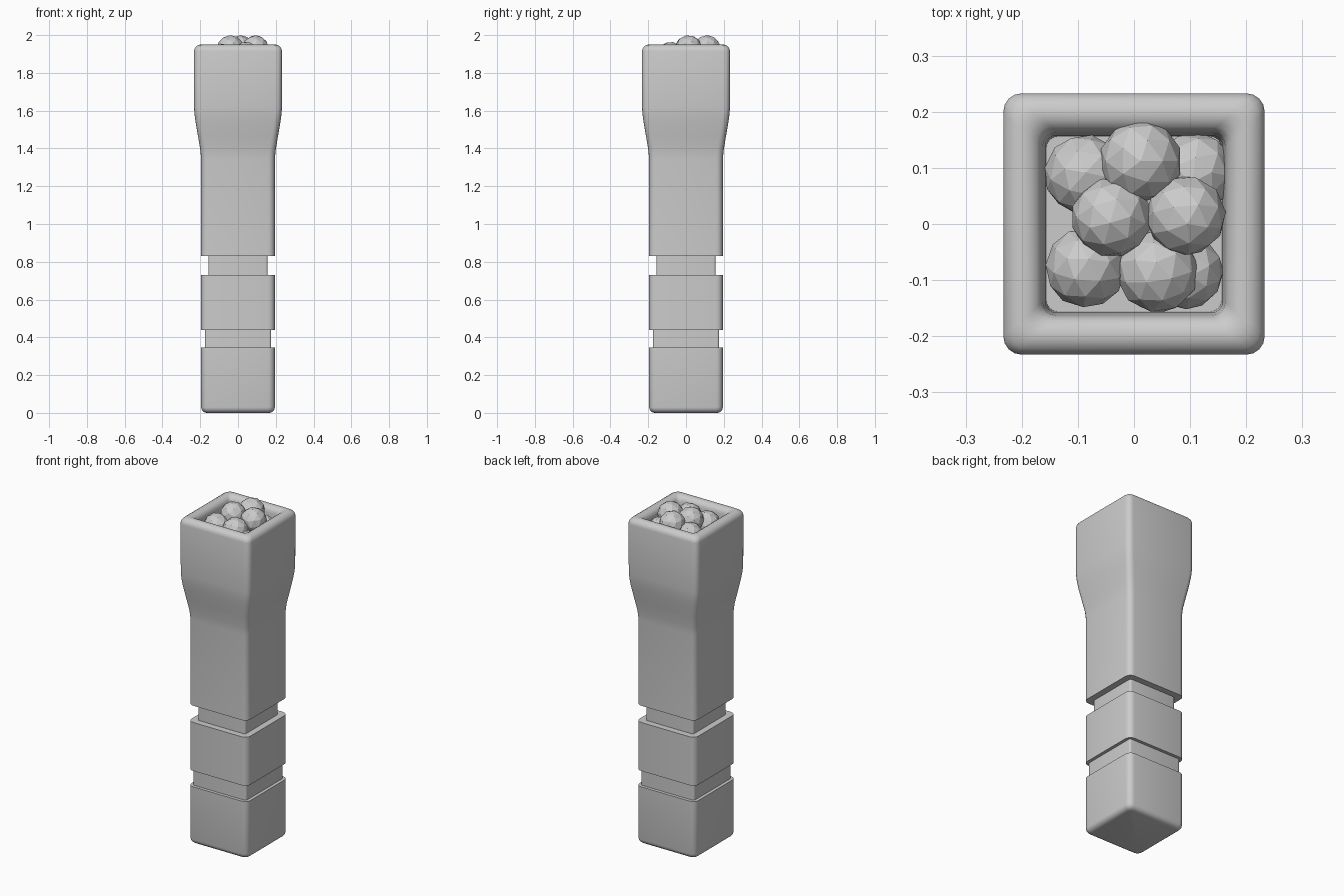
import bpy, bmesh, math
from mathutils import Vector

if "Cube" in bpy.data.objects:
    bpy.data.objects.remove(bpy.data.objects["Cube"])


def ring(bm, half, z, radius, steps=4):
    """One rounded-square loop of vertices."""
    verts = []
    c = half - radius
    for i, (sx, sy) in enumerate([(1, 1), (-1, 1), (-1, -1), (1, -1)]):
        for k in range(steps + 1):
            a = math.radians(90 * i + 90 * k / steps)
            verts.append(bm.verts.new((sx * c + radius * math.cos(a),
                                       sy * c + radius * math.sin(a), z)))
    return verts


def square_loft(name, profile):
    """Closed loft through (half width, height, corner radius) sections."""
    bm = bmesh.new()
    rings = [ring(bm, *p) for p in profile]
    n = len(rings[0])
    for a, b in zip(rings, rings[1:]):
        for i in range(n):
            j = (i + 1) % n
            bm.faces.new((a[i], a[j], b[j], b[i]))
    bm.faces.new(rings[0][::-1])
    bm.faces.new(rings[-1])
    bmesh.ops.recalc_face_normals(bm, faces=bm.faces)
    mesh = bpy.data.meshes.new(name)
    bm.to_mesh(mesh)
    bm.free()
    ob = bpy.data.objects.new(name, mesh)
    bpy.context.collection.objects.link(ob)
    bpy.ops.object.select_all(action='DESELECT')
    ob.select_set(True)
    bpy.context.view_layer.objects.active = ob
    bpy.ops.object.shade_smooth_by_angle(angle=math.radians(35))
    return ob


W, R = 0.195, 0.035

# Handle with rounded foot and two grooves, flaring into the head
profile = []
for k in range(5):
    a = math.radians(90 * k / 4)
    inset = 0.03 * (1 - math.sin(a))
    profile.append((W - inset, 0.03 * (1 - math.cos(a)), R - inset * 0.6))
for z0, z1, half in [(0.345, 0.44, 0.176), (0.73, 0.83, 0.157)]:
    profile += [(W, z0, R), (half, z0, 0.012), (half, z1, 0.012), (W, z1, R)]
profile += [(W, 1.34, R), (0.199, 1.39, R), (0.211, 1.46, R),
            (0.223, 1.53, R), (0.230, 1.58, R), (0.233, 1.62, R)]

# Rounded rim and the hollow cup inside it
for k in range(9):
    a = math.radians(180 * k / 8)
    profile.append((0.198 + 0.035 * math.cos(a), 1.915 + 0.035 * math.sin(a),
                    0.033 if k < 4 else 0.025))
profile += [(0.158, 1.87, 0.02), (0.156, 1.70, 0.02)]
square_loft("torch_body", profile)

# Faceted lumps of fuel: x, y, top height, radius
lumps = [(0.012, 0.112, 2.0, 0.074), (-0.040, 0.012, 2.0, 0.072),
         (0.092, 0.015, 2.0, 0.072), (0.042, -0.085, 1.965, 0.074),
         (-0.088, 0.088, 1.95, 0.072), (0.108, 0.092, 1.93, 0.072),
         (-0.086, -0.078, 1.955, 0.072), (0.092, -0.085, 1.91, 0.068),
         (0.0, 0.0, 1.84, 0.072)]
for i, (x, y, top, r) in enumerate(lumps):
    bpy.ops.mesh.primitive_ico_sphere_add(subdivisions=2, radius=r,
                                          location=(x, y, top - r),
                                          rotation=(0.4 * i, 0.3 * i, i))
    bpy.context.object.name = f"fuel_lump_{i + 1}"
